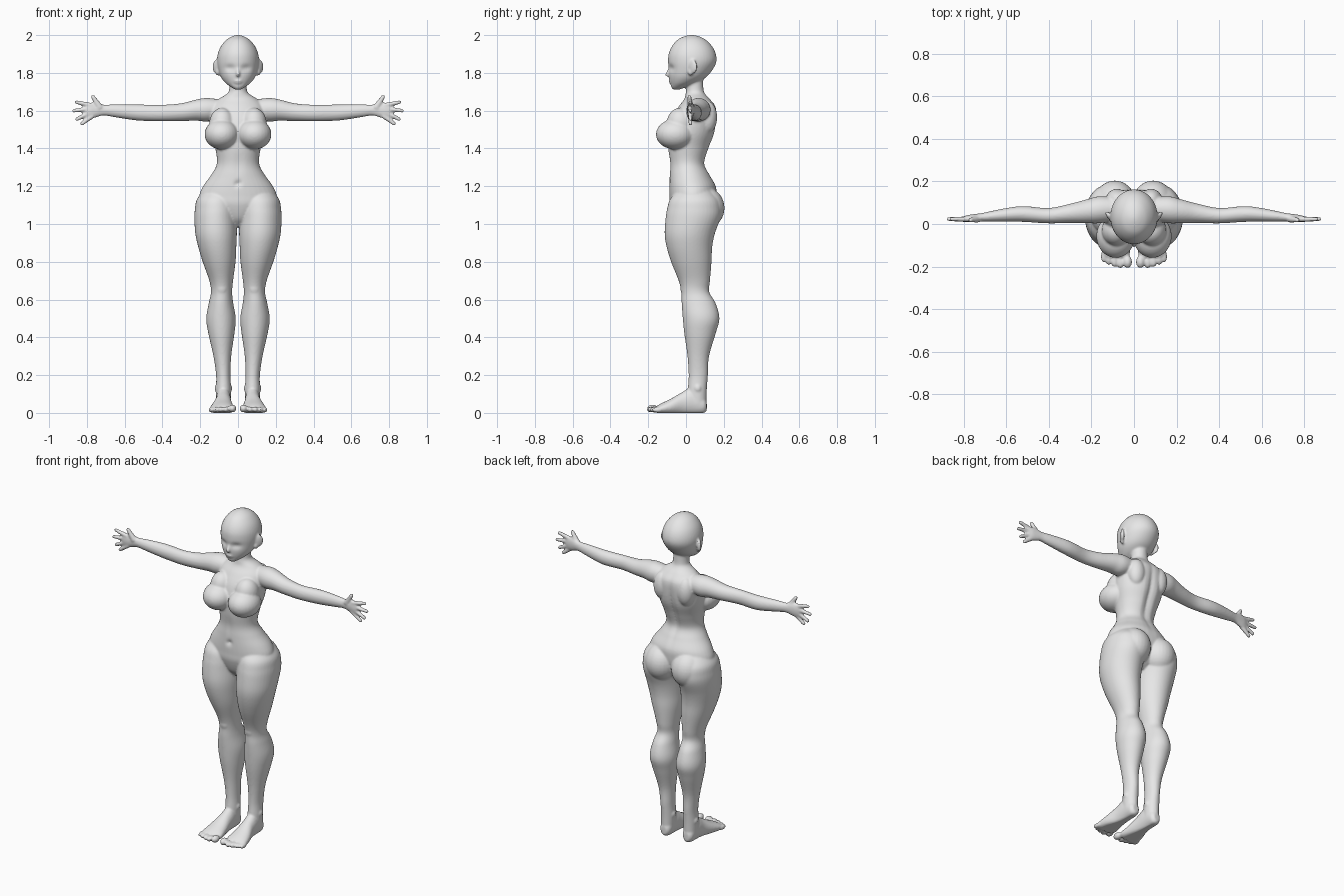
import bpy, bmesh, math
from mathutils import Vector, Matrix

bm = bmesh.new()


def spline(a, b, c, d, t):
    return 0.5 * (2 * b + (c - a) * t + (2 * a - 5 * b + 4 * c - d) * t * t
                  + (3 * b - a - 3 * c + d) * t ** 3)


def loft(axis, sections, side=1, shape=None, steps=6, n=40):
    """Elliptical loft; section = (position, centre1, centre2, radius1, radius2)."""
    i, j = [k for k in range(3) if k != axis]
    s = [sections[0]] + sections + [sections[-1]]
    rows = []
    for k in range(1, len(s) - 2):
        for q in range(steps):
            t = q / steps
            rows.append([spline(*p, t) for p in zip(s[k - 1], s[k], s[k + 1], s[k + 2])])
    rows.append(sections[-1])
    rings = []
    for pos, c1, c2, r1, r2 in rows:
        ring = []
        for m in range(n):
            a = 2 * math.pi * m / n
            p = Vector((0, 0, 0))
            p[axis] = pos
            p[i] = c1 + max(r1, 0.002) * math.cos(a)
            p[j] = c2 + max(r2, 0.002) * math.sin(a)
            if shape:
                shape(p)
            p.x *= side
            p.z = max(p.z, 0)
            ring.append(bm.verts.new(p))
        rings.append(ring)
    for r0, r1 in zip(rings, rings[1:]):
        for m in range(n):
            bm.faces.new((r0[m], r0[(m + 1) % n], r1[(m + 1) % n], r1[m]))
    bm.faces.new(rings[0])
    bm.faces.new(rings[-1])


def ball(c, r, side=1, turn=0):
    m = (Matrix.Translation((c[0] * side, c[1], c[2]))
         @ Matrix.Rotation(turn * side, 4, 'Z') @ Matrix.Diagonal((*r, 1)))
    bmesh.ops.create_uvsphere(bm, u_segments=28, v_segments=18, radius=1, matrix=m)


def digit(a, b, r0, r1, side):
    """Tapered finger with a round tip."""
    a, b = Vector((a[0] * side, *a[1:])), Vector((b[0] * side, *b[1:]))
    d = b - a
    m = Matrix.Translation((a + b) / 2) @ d.to_track_quat('Z', 'Y').to_matrix().to_4x4()
    bmesh.ops.create_cone(bm, cap_ends=True, segments=14, radius1=r0, radius2=r1,
                          depth=d.length, matrix=m)
    ball(b, (r1, r1, r1))


def bump(p, x, z, wx, wz):
    return math.exp(-((p.x - x) / wx) ** 2 - ((p.z - z) / wz) ** 2)


def shape_head(p):
    # eye sockets and the hollow under the lower lip
    if p.y < 0:
        p.y += 0.012 * (bump(p, 0.042, 1.825, 0.026, 0.017)
                        + bump(p, -0.042, 1.825, 0.026, 0.017))
        p.y += 0.005 * bump(p, 0, 1.74, 0.03, 0.008)


def shape_torso(p):
    # spine groove, navel and belly line
    if p.y > 0.04:
        p.y -= 0.018 * bump(p, 0, 1.44, 0.022, 0.17)
    else:
        p.y += 0.012 * bump(p, 0, 1.215, 0.012, 0.015)
        p.y += 0.005 * bump(p, 0, 1.31, 0.02, 0.07)


# torso and neck
loft(2, [(0.985, 0, 0.03, 0.04, 0.05), (1.03, 0, 0.035, 0.12, 0.095),
         (1.10, 0, 0.035, 0.195, 0.12), (1.15, 0, 0.037, 0.205, 0.125),
         (1.20, 0, 0.035, 0.185, 0.124), (1.26, 0, 0.02, 0.142, 0.108),
         (1.32, 0, 0.008, 0.112, 0.094), (1.40, 0, 0.015, 0.12, 0.11),
         (1.48, 0, 0.03, 0.14, 0.125), (1.56, 0, 0.045, 0.147, 0.12),
         (1.62, 0, 0.06, 0.142, 0.10), (1.66, 0, 0.06, 0.105, 0.07),
         (1.69, 0, 0.05, 0.058, 0.052), (1.72, 0, 0.047, 0.046, 0.046),
         (1.80, 0, 0.045, 0.046, 0.046)], shape=shape_torso)

# head
loft(2, [(1.712, 0, -0.052, 0.016, 0.018), (1.73, 0, -0.032, 0.045, 0.049),
         (1.75, 0, -0.01, 0.07, 0.075), (1.78, 0, 0.01, 0.092, 0.1),
         (1.82, 0, 0.025, 0.105, 0.118), (1.86, 0, 0.033, 0.111, 0.128),
         (1.90, 0, 0.033, 0.107, 0.125), (1.94, 0, 0.032, 0.091, 0.107),
         (1.975, 0, 0.03, 0.062, 0.075), (1.994, 0, 0.03, 0.03, 0.037),
         (2.001, 0, 0.03, 0.003, 0.003)], shape=shape_head)

# nose and lips
digit((0, -0.082, 1.83), (0, -0.1, 1.79), 0.007, 0.01, 1)
ball((0, -0.083, 1.758), (0.022, 0.009, 0.006))
ball((0, -0.081, 1.748), (0.017, 0.009, 0.006))

for side in (1, -1):
    # ear
    ball((0.115, 0.035, 1.832), (0.011, 0.03, 0.038), side, -0.65)
    ball((0.108, 0.025, 1.805), (0.011, 0.015, 0.02), side)

    # bust
    ball((0.086, -0.057, 1.475), (0.091, 0.102, 0.08), side)
    ball((0.084, -0.03, 1.53), (0.068, 0.073, 0.085), side)

    # shoulder blade and buttock
    ball((0.08, 0.115, 1.565), (0.052, 0.05, 0.085), side)
    ball((0.09, 0.1, 1.085), (0.098, 0.104, 0.11), side)

    # arm and palm
    loft(0, [(0.07, 0.07, 1.61, 0.05, 0.045), (0.16, 0.067, 1.605, 0.063, 0.062),
             (0.22, 0.06, 1.603, 0.056, 0.056), (0.30, 0.05, 1.592, 0.045, 0.047),
             (0.40, 0.039, 1.588, 0.036, 0.043), (0.50, 0.046, 1.589, 0.037, 0.043),
             (0.56, 0.046, 1.592, 0.035, 0.041), (0.65, 0.038, 1.599, 0.027, 0.034),
             (0.71, 0.032, 1.603, 0.02, 0.029), (0.745, 0.029, 1.603, 0.018, 0.037),
             (0.78, 0.025, 1.6, 0.017, 0.043), (0.805, 0.022, 1.598, 0.012, 0.036)],
         side)

    # fingers and thumb
    for a, b, za, zb in ((0.775, 0.855, 1.628, 1.645), (0.785, 0.869, 1.609, 1.6),
                         (0.785, 0.853, 1.589, 1.555), (0.77, 0.826, 1.572, 1.531)):
        digit((a, 0.023, za), (b, 0.023, zb), 0.013, 0.0105, side)
    digit((0.73, 0.024, 1.615), (0.768, 0.018, 1.673), 0.018, 0.011, side)

    # leg
    loft(2, [(1.18, 0.1, 0.045, 0.08, 0.09), (1.13, 0.113, 0.045, 0.105, 0.13),
             (1.08, 0.116, 0.043, 0.112, 0.143), (1.03, 0.118, 0.037, 0.113, 0.145),
             (0.95, 0.116, 0.02, 0.11, 0.133), (0.88, 0.11, 0.018, 0.101, 0.121),
             (0.80, 0.1, 0.028, 0.087, 0.107), (0.70, 0.089, 0.044, 0.063, 0.083),
             (0.64, 0.087, 0.049, 0.056, 0.074), (0.58, 0.09, 0.067, 0.065, 0.09),
             (0.50, 0.09, 0.08, 0.078, 0.097), (0.42, 0.088, 0.074, 0.069, 0.083),
             (0.30, 0.083, 0.065, 0.047, 0.057), (0.20, 0.078, 0.065, 0.038, 0.051),
             (0.12, 0.077, 0.06, 0.04, 0.05), (0.05, 0.077, 0.06, 0.038, 0.048)], side)
    ball((0.086, 0.005, 0.66), (0.036, 0.035, 0.045), side)

    # ankle bones
    for x in (0.042, 0.112):
        ball((x, 0.062, 0.13), (0.012, 0.018, 0.02), side)

    # foot
    loft(1, [(0.11, 0.077, 0.036, 0.018, 0.024), (0.09, 0.077, 0.044, 0.034, 0.048),
             (0.03, 0.077, 0.062, 0.039, 0.07), (-0.02, 0.078, 0.05, 0.043, 0.06),
             (-0.08, 0.083, 0.032, 0.057, 0.043), (-0.13, 0.084, 0.021, 0.066, 0.03),
             (-0.155, 0.086, 0.017, 0.064, 0.02)], side)

    # toes
    for x, y, r in ((0.03, -0.178, 0.021), (0.064, -0.18, 0.016), (0.092, -0.174, 0.016),
                    (0.118, -0.165, 0.015), (0.142, -0.152, 0.014)):
        ball((x, y, r + 0.002), (r, 0.029, r), side)

# fuse all parts into one smooth skin
bmesh.ops.recalc_face_normals(bm, faces=bm.faces[:])
mesh = bpy.data.meshes.new("body")
bm.to_mesh(mesh)
bm.free()
body = bpy.data.objects.new("body", mesh)
bpy.context.collection.objects.link(body)

grey = bpy.data.materials.new("plain_grey")
grey.diffuse_color = (0.8, 0.8, 0.8, 1)
mesh.materials.append(grey)

fuse = body.modifiers.new("fuse", 'REMESH')
fuse.mode = 'VOXEL'
fuse.voxel_size = 0.006
fuse.use_smooth_shade = True
relax = body.modifiers.new("relax", 'SMOOTH')
relax.factor = 0.5
relax.iterations = 5
